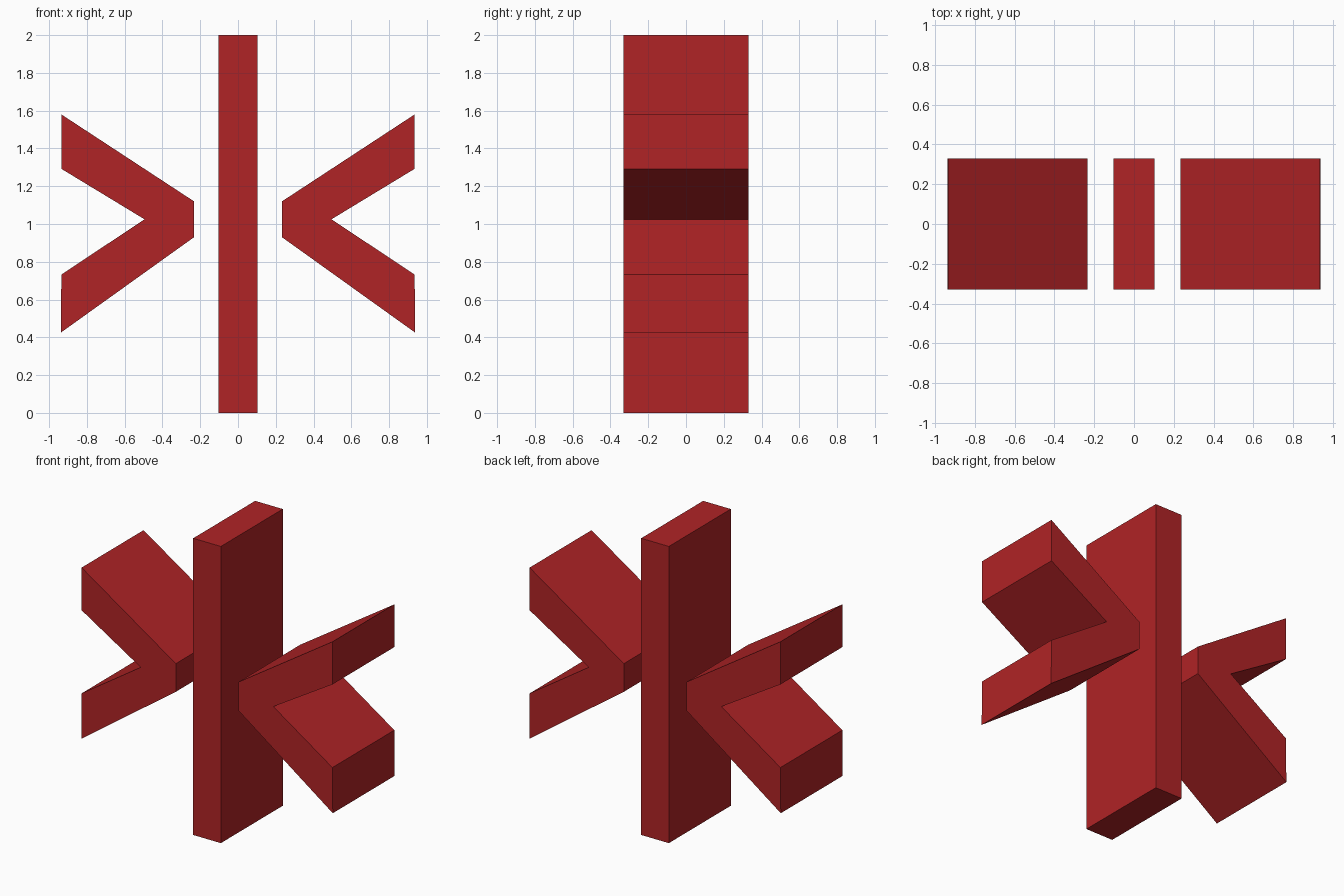
import bpy
import bmesh

cube = bpy.data.objects.get("Cube")
if cube:
    bpy.data.objects.remove(cube, do_unlink=True)

HALF_DEPTH = 0.33

# Single flat colour
red = bpy.data.materials.new("deep red")
red.use_nodes = True
colour = (0.434, 0.017, 0.019, 1.0)
red.diffuse_color = colour
red.node_tree.nodes["Principled BSDF"].inputs["Base Color"].default_value = colour


def extrude_profile(name, profile, mirror=1):
    """Extrude an x-z outline through the full depth."""
    bm = bmesh.new()
    verts = [bm.verts.new((mirror * x, -HALF_DEPTH, z)) for x, z in profile]
    face = bm.faces.new(verts)
    result = bmesh.ops.extrude_face_region(bm, geom=[face])
    moved = [v for v in result["geom"] if isinstance(v, bmesh.types.BMVert)]
    bmesh.ops.translate(bm, verts=moved, vec=(0, 2 * HALF_DEPTH, 0))
    bmesh.ops.recalc_face_normals(bm, faces=bm.faces)
    mesh = bpy.data.meshes.new(name)
    bm.to_mesh(mesh)
    bm.free()
    mesh.materials.append(red)
    obj = bpy.data.objects.new(name, mesh)
    bpy.context.collection.objects.link(obj)
    return obj


# Central upright slab
extrude_profile("center_bar", [(-0.103, 0), (0.103, 0), (0.103, 2), (-0.103, 2)])

# Mirrored chevrons opening outwards
chevron = [(0.233, 0.93), (0.938, 0.425), (0.935, 0.732), (0.495, 1.025),
           (0.935, 1.292), (0.935, 1.58), (0.233, 1.12)]
for side, sign in (("left", 1), ("right", -1)):
    extrude_profile(side + "_chevron", chevron, sign)
